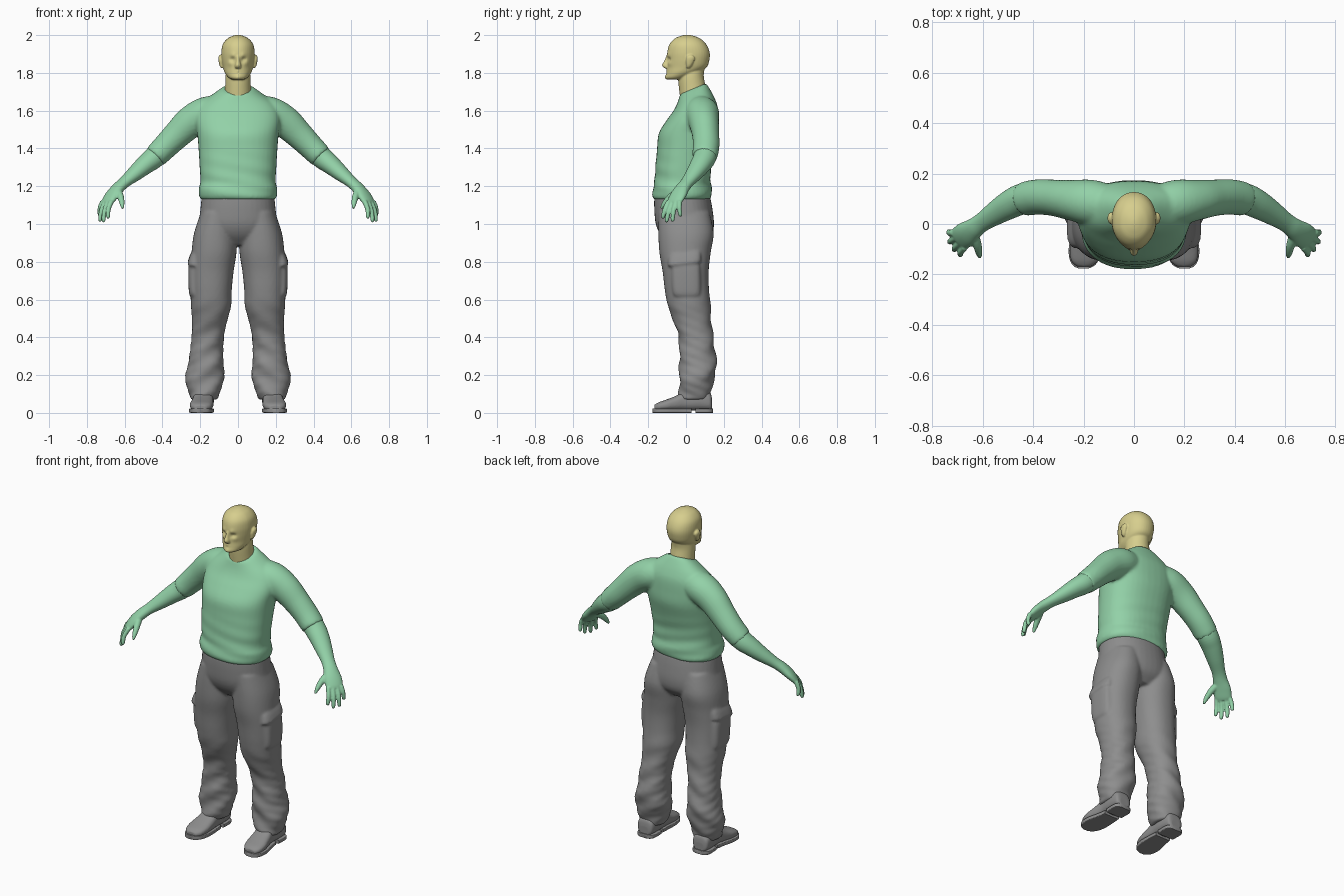
import bpy, bmesh, math
from mathutils import Vector


def material(name, rgb):
    m = bpy.data.materials.new(name)
    m.diffuse_color = (*rgb, 1)
    return m


GREEN = material("green_shirt", (0.29, 0.64, 0.39))
SKIN = material("pale_skin", (0.68, 0.62, 0.27))
GREY = material("grey_cloth", (0.27, 0.27, 0.27))


def spline(rows, steps):
    """Catmull-Rom interpolation of equal-length number rows."""
    out = []
    for i in range(len(rows) - 1):
        a, b, c, d = (rows[max(i - 1, 0)], rows[i], rows[i + 1], rows[min(i + 2, len(rows) - 1)])
        for k in range(steps):
            t = k / steps
            out.append([0.5 * (2 * q + (r - p) * t + (2 * p - 5 * q + 4 * r - s) * t * t
                               + (3 * q - p - 3 * r + s) * t ** 3) for p, q, r, s in zip(a, b, c, d)])
    return out + [list(rows[-1])]


def skin(bm, rings, side=1, e=2.0, n=40):
    """Closed loft through rings given as (centre, U, V)."""
    loops = []
    for c, u, v in rings:
        loop = []
        for k in range(n):
            a = 2 * math.pi * k / n
            ca, sa = math.cos(a), math.sin(a)
            p = (c + u * math.copysign(abs(ca) ** (2 / e), ca)
                 + v * math.copysign(abs(sa) ** (2 / e), sa))
            loop.append(bm.verts.new((p.x * side, p.y, p.z)))
        loops.append(loop)
    for a, b in zip(loops, loops[1:]):
        for k in range(n):
            bm.faces.new((a[k], a[(k + 1) % n], b[(k + 1) % n], b[k]))
    bm.faces.new(loops[0])
    bm.faces.new(loops[-1])


def stack(bm, rows, side=1, e=2.0, steps=5):
    """Level rings: z, cx, cy, rx, ry, forward tilt."""
    rings = [(Vector((cx, cy, z)), Vector((rx, 0, 0)), Vector((0, ry, ry * t)))
             for z, cx, cy, rx, ry, t in spline(rows, steps)]
    skin(bm, rings, side, e)


def tube(bm, rows, side=1, steps=5, n=32):
    """Rings square to a path: x, y, z, level radius, upright radius."""
    pts = spline(rows, steps)
    rings = []
    for i, p in enumerate(pts):
        t = (Vector(pts[min(i + 1, len(pts) - 1)][:3]) - Vector(pts[max(i - 1, 0)][:3])).normalized()
        u = t.cross(Vector((0, 0, 1))).normalized()
        rings.append((Vector(p[:3]), u * p[3], u.cross(t) * p[4]))
    skin(bm, rings, side, n=n)


def finish(bm, name, mat, voxel=0, smooth=3, warp=None):
    if warp:
        for v in bm.verts:
            warp(v.co)
    bmesh.ops.recalc_face_normals(bm, faces=bm.faces)
    me = bpy.data.meshes.new(name)
    bm.to_mesh(me)
    bm.free()
    me.materials.append(mat)
    ob = bpy.data.objects.new(name, me)
    bpy.context.collection.objects.link(ob)
    bpy.context.view_layer.objects.active = ob
    ob.select_set(True)
    if voxel:
        r = ob.modifiers.new("fuse", 'REMESH')
        r.mode = 'VOXEL'
        r.voxel_size = voxel
        r.use_smooth_shade = True
        s = ob.modifiers.new("soften", 'SMOOTH')
        s.factor, s.iterations = 0.5, smooth
        for p in me.polygons:
            p.use_smooth = True
    else:
        bpy.ops.object.shade_smooth_by_angle(angle=math.radians(40))
    ob.select_set(False)


# Shirt: torso with hem and collar, and two sleeves
bm = bmesh.new()
stack(bm, [(1.13, 0, -.02, .196, .148, 0), (1.15, 0, -.02, .207, .157, 0), (1.19, 0, -.02, .207, .155, 0),
           (1.225, 0, -.018, .199, .149, 0), (1.30, 0, -.015, .203, .147, 0), (1.40, 0, 0, .209, .153, 0),
           (1.48, 0, .014, .216, .158, 0), (1.55, 0, .035, .225, .137, 0), (1.61, 0, .05, .212, .117, .1),
           (1.65, 0, .05, .18, .100, .2), (1.685, 0, .045, .13, .084, .3),
           (1.708, 0, .04, .095, .073, .38), (1.716, 0, .037, .078, .068, .42)], e=2.3)
for s in (1, -1):
    tube(bm, [(.08, .07, 1.60, .08, .08), (.17, .085, 1.585, .09, .088), (.25, .095, 1.54, .08, .085),
              (.32, .104, 1.475, .072, .075), (.38, .107, 1.415, .07, .068),
              (.425, .101, 1.37, .068, .064), (.44, .098, 1.355, .064, .06)], s)


def shirt_folds(co):
    if abs(co.x) < .24:
        a = max(0, min(1, (1.42 - co.z) / .2))
        co.y += .003 * a * math.sin(co.z * 75 + co.x * 14)


finish(bm, "shirt", GREEN, .009, 4, shirt_folds)

# Forearms with palms, thumbs and fingers
bm = bmesh.new()
knuckle = Vector((.693, -.062, 1.12))
across = Vector((-.62, -.78, 0))
fingers = [(.037, (.69, -.125, 1.03)), (.012, (.715, -.105, 1.01)),
           (-.013, (.733, -.073, 1.013)), (-.036, (.734, -.03, 1.04))]
for s in (1, -1):
    tube(bm, [(.38, .107, 1.415, .058, .056), (.44, .1, 1.355, .061, .058), (.49, .078, 1.315, .057, .051),
              (.545, .045, 1.268, .048, .041), (.60, .008, 1.222, .038, .03), (.635, -.018, 1.19, .041, .029),
              (.665, -.04, 1.155, .05, .026), (.688, -.058, 1.122, .048, .02), (.697, -.065, 1.107, .04, .014)], s)
    for off, tip in fingers:
        base, tip = knuckle + across * off, Vector(tip)
        mid = base.lerp(tip, .5) + Vector((.006, -.003, .004))
        tube(bm, [(*base, .0135, .0135), (*mid, .0125, .0125), (*base.lerp(tip, .9), .0105, .0105),
                  (*tip, .005, .005)], s, n=16)
    tube(bm, [(.64, -.03, 1.18, .022, .022), (.622, -.08, 1.145, .018, .018), (.614, -.115, 1.108, .013, .013),
              (.611, -.132, 1.082, .006, .006)], s, n=16)
finish(bm, "forearms_and_hands", GREEN, .0045, 2)

# Head: skull, jaw, neck, nose and ears
bm = bmesh.new()
stack(bm, [(1.764, 0, -.058, .03, .038, 0), (1.775, 0, -.05, .052, .056, 0), (1.80, 0, -.02, .07, .082, 0),
           (1.83, 0, .005, .079, .104, 0), (1.87, 0, .012, .086, .112, 0), (1.91, 0, .013, .088, .112, 0),
           (1.95, 0, .01, .081, .098, 0), (1.98, 0, .008, .058, .07, 0), (1.995, 0, .007, .03, .037, 0),
           (2.001, 0, .007, .008, .01, 0)], e=2.15, steps=8)
dents = [((.033, -.09, 1.871), .013, .013), ((.03, -.095, 1.893), .013, -.005),
         ((0, -.1, 1.808), .012, -.005), ((0, -.1, 1.800), .006, .004),
         ((0, -.1, 1.775), .016, -.007), ((.045, -.08, 1.85), .014, -.004)]


def face(co):
    move = 0
    for c, r, d in dents:
        q = Vector((abs(co.x), co.y, co.z)) - Vector(c)
        q.y *= .4
        move += d * math.exp(-q.length_squared / (r * r)) if co.y < -.02 else 0
    co.x *= 1 - 1.3 * max(0, -.02 - co.y)
    co.y += move


for v in bm.verts:
    face(v.co)
stack(bm, [(1.66, 0, .042, .071, .068, .4), (1.72, 0, .033, .068, .068, .3), (1.78, 0, .026, .066, .068, .1),
           (1.83, 0, .03, .06, .07, 0)])
stack(bm, [(1.892, 0, -.094, .008, .01, 0), (1.862, 0, -.098, .011, .018, 0), (1.842, 0, -.101, .016, .026, 0),
           (1.829, 0, -.098, .017, .022, 0), (1.822, 0, -.095, .01, .012, 0)])
for s in (1, -1):
    stack(bm, [(1.826, .082, .012, .008, .008, 0), (1.84, .088, .016, .010, .015, 0),
               (1.868, .092, .022, .012, .023, 0), (1.885, .093, .024, .011, .02, 0),
               (1.895, .09, .024, .006, .009, 0)], s)
finish(bm, "head", SKIN, .0045, 2)

# Trousers: hips, two legs, thigh pockets with flaps
bm = bmesh.new()
stack(bm, [(1.145, 0, -.02, .192, .148, 0), (1.08, 0, -.014, .199, .154, 0), (1.0, 0, -.006, .206, .154, 0),
           (.94, 0, .002, .19, .135, 0), (.89, 0, .004, .12, .09, 0)], e=2.2)
for s in (1, -1):
    stack(bm, [(1.06, .105, -.01, .092, .135, 0), (.95, .12, 0, .113, .146, 0), (.85, .127, -.005, .119, .136, 0),
               (.75, .138, -.002, .115, .122, 0), (.65, .142, .005, .109, .117, 0),
               (.57, .142, .017, .107, .114, 0), (.50, .147, .03, .095, .102, 0),
               (.42, .156, .05, .086, .093, 0), (.33, .163, .06, .088, .093, 0), (.26, .167, .063, .093, .1, 0),
               (.20, .172, .06, .104, .093, 0), (.15, .175, .053, .096, .088, 0), (.10, .175, .046, .08, .085, 0),
               (.07, .178, .046, .07, .08, 0)], s, e=2.2)
    stack(bm, [(.61, .21, .005, .035, .06, 0), (.64, .222, .003, .038, .075, 0), (.77, .224, -.002, .038, .077, 0),
               (.80, .215, -.005, .035, .07, 0)], s, e=3)
    stack(bm, [(.787, .222, -.008, .043, .088, .12), (.80, .223, -.008, .043, .088, .12),
               (.84, .214, -.006, .037, .084, .12), (.865, .2, -.005, .03, .07, .12)], s, e=3)


def leg_folds(co):
    a = max(0, min(1, (.64 - co.z) / .3))
    x, y, z = abs(co.x), co.y, co.z
    co.x += math.copysign(.005 * a * math.sin(z * 62 + y * 25), co.x)
    co.y += .005 * a * math.sin(z * 50 + x * 35)


finish(bm, "trousers", GREY, .0085, 3, leg_folds)

# Boots: rounded uppers lofted from heel to toe
uppers = [(.138, .185, .03, .07), (.125, .185, .05, .11), (.06, .184, .057, .135), (0, .184, .053, .12),
          (-.05, .188, .058, .092), (-.1, .193, .062, .072), (-.145, .196, .053, .056), (-.168, .198, .03, .042)]
bm = bmesh.new()
for s in (1, -1):
    skin(bm, [(Vector((cx, y, .012 + h / 2 - .006)), Vector((w, 0, 0)), Vector((0, 0, h / 2 - .006)))
              for y, cx, w, h in spline(uppers, 5)], s, e=2.6)
finish(bm, "boots", GREY, .006, 2)

# Soles: flat tread in front, separate heel block
tread = [(.03, .184, .05), (-.02, .186, .056), (-.06, .19, .062), (-.1, .194, .065), (-.14, .197, .058),
         (-.165, .199, .042), (-.177, .2, .018)]
heel = [(.143, .185, .025), (.135, .185, .045), (.11, .185, .056), (.05, .184, .055)]
bm = bmesh.new()
for s in (1, -1):
    for rows in (tread, heel):
        skin(bm, [(Vector((cx, y, .012)), Vector((w, 0, 0)), Vector((0, 0, .012)))
                  for y, cx, w in spline(rows, 4)], s, e=8)
finish(bm, "soles", GREY)
